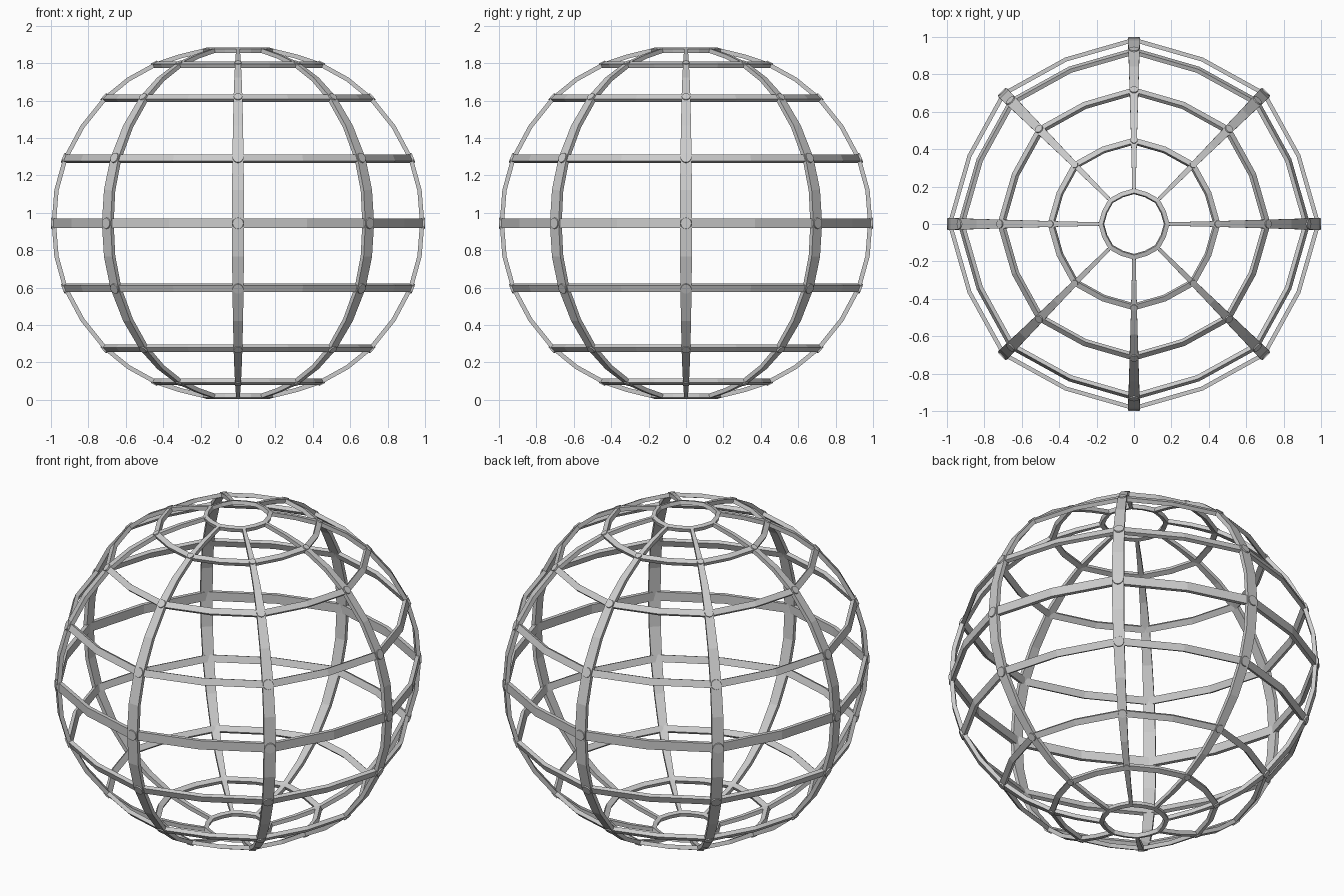
import bpy, bmesh, math
from mathutils import Vector, Matrix

if "Cube" in bpy.data.objects:
    bpy.data.objects.remove(bpy.data.objects["Cube"])

CZ = 0.944      # height of the equator
T = 0.023       # strap thickness
# outer surface from equator to pole: radius, height, ring width, strap width, rivet radius
HALF = [(0.996, 0.0, 0.052, 0.066, 0.032), (0.934, 0.35, 0.040, 0.060, 0.030),
        (0.718, 0.676, 0.035, 0.047, 0.025), (0.448, 0.858, 0.031, 0.031, 0.020),
        (0.178, 0.936, 0.025, 0.018, 0.0)]
ROWS = [(r, -z, a, b, c) for r, z, a, b, c in HALF[:0:-1]] + HALF


def make(name, bm):
    bmesh.ops.recalc_face_normals(bm, faces=bm.faces[:])
    me = bpy.data.meshes.new(name)
    bm.to_mesh(me)
    bm.free()
    ob = bpy.data.objects.new(name, me)
    ob.location.z = CZ
    bpy.context.collection.objects.link(ob)


def skin(bm, sections, closed):
    loops = [[bm.verts.new(p) for p in s] for s in sections]
    n = len(loops)
    for i in range(n if closed else n - 1):
        a, b = loops[i], loops[(i + 1) % n]
        for k in range(4):
            bm.faces.new((a[k], a[(k + 1) % 4], b[(k + 1) % 4], b[k]))
    if not closed:
        bm.faces.new(loops[0])
        bm.faces.new(loops[-1])


def tangent(i):
    a, b = ROWS[max(i - 1, 0)], ROWS[min(i + 1, len(ROWS) - 1)]
    return Vector((b[0] - a[0], 0, b[1] - a[1])).normalized()


def normal(t):
    return Vector((t.z, 0, -t.x))


# Latitude rings: 16 sides, slightly pulled in between straps
for i, (r, z, w, _, _) in enumerate(ROWS):
    t = tangent(i)
    n = normal(t)
    p = Vector((r, 0, z))
    sec = [p - t * w / 2, p + t * w / 2, p + t * w / 2 - n * T, p - t * w / 2 - n * T]
    bm = bmesh.new()
    sections = []
    for k in range(16):
        f = 0.967 if k % 2 else 1.0
        rot = Matrix.Rotation(k * math.pi / 8, 3, 'Z')
        sections.append([rot @ Vector((q.x * f, 0, q.z)) for q in sec])
    skin(bm, sections, True)
    make(f"latitude_ring_{i + 1}", bm)

# Meridian path with a smooth midpoint between rings
path = []
for i, row in enumerate(ROWS):
    p = Vector((row[0], 0, row[1]))
    path.append((p, tangent(i), row[3]))
    if i < len(ROWS) - 1:
        q = Vector((ROWS[i + 1][0], 0, ROWS[i + 1][1]))
        d = (q - p).length
        mid = (p + q) / 2 + (tangent(i) - tangent(i + 1)) * d / 8
        path.append((mid, (q - p).normalized(), (row[3] + ROWS[i + 1][3]) / 2))

# Tapered meridian straps and rivets on the crossings
for k in range(8):
    rot = Matrix.Rotation(k * math.pi / 4, 4, 'Z')
    bm = bmesh.new()
    sections = []
    for p, t, w in path:
        n, s = normal(t), Vector((0, w / 2, 0))
        sections.append([rot @ v for v in (p - s, p + s, p + s - n * T, p - s - n * T)])
    skin(bm, sections, False)
    make(f"meridian_strap_{k + 1}", bm)

    bm = bmesh.new()
    for i, (r, z, _, _, rad) in enumerate(ROWS):
        if rad:
            n = normal(tangent(i))
            q = n.to_track_quat('Z', 'Y').to_matrix().to_4x4()
            m = rot @ Matrix.Translation(Vector((r, 0, z)) - n * 0.004) @ q
            bmesh.ops.create_cone(bm, cap_ends=True, segments=16, radius1=rad,
                                  radius2=rad * 0.9, depth=0.016, matrix=m)
    make(f"rivets_{k + 1}", bm)
